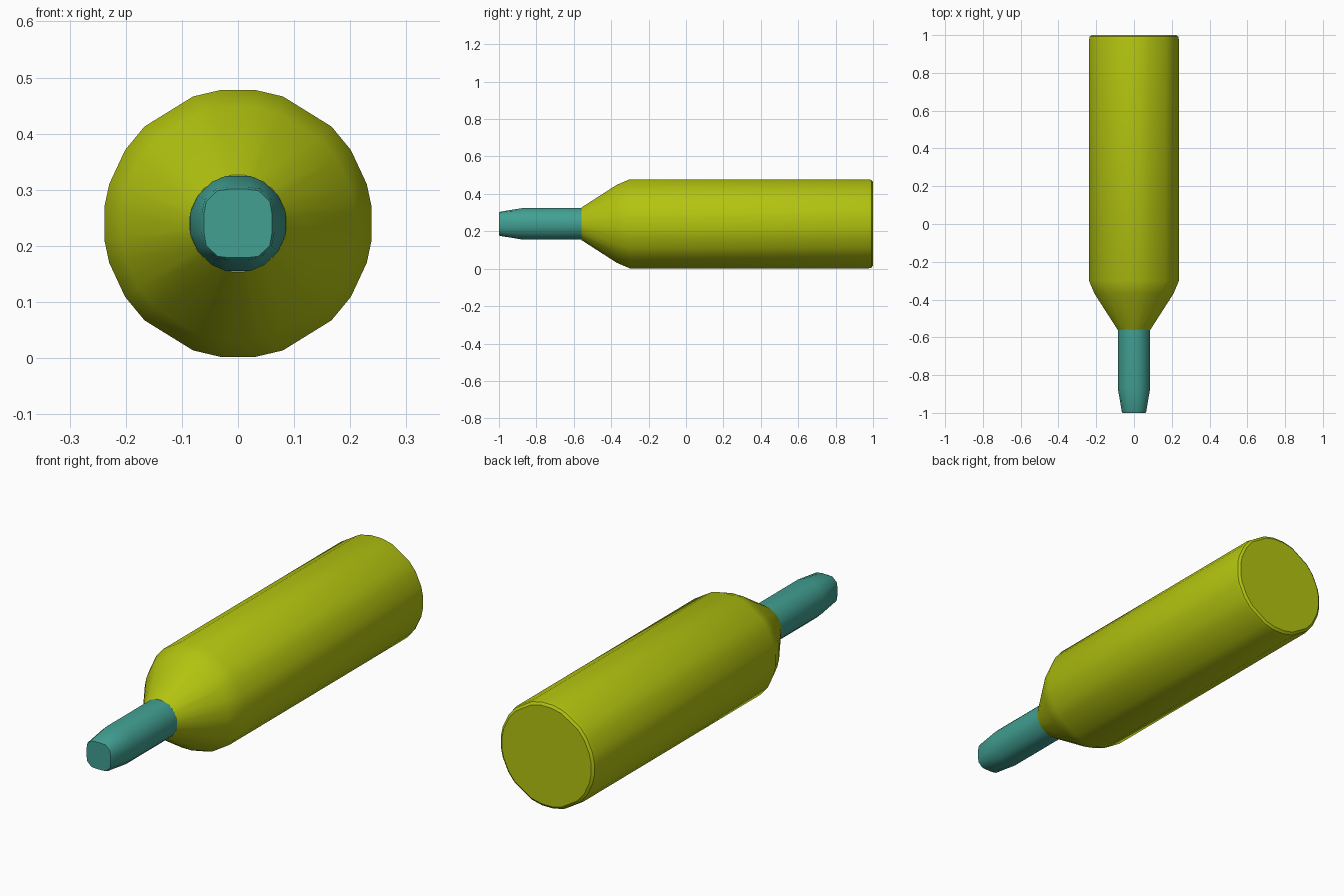
import bpy, bmesh, math

cube = bpy.data.objects.get("Cube")
if cube:
    bpy.data.objects.remove(cube, do_unlink=True)

AXIS_Z = 0.24


def make_material(name, rgb):
    mat = bpy.data.materials.new(name)
    mat.use_nodes = True
    mat.diffuse_color = (*rgb, 1)
    mat.node_tree.nodes["Principled BSDF"].inputs["Base Color"].default_value = (*rgb, 1)
    return mat


def full_circle(quarter):
    """Mirror the angles of one quarter around all four quadrants."""
    half = quarter + [180 - a for a in reversed(quarter)]
    return [math.radians(a) for a in half + [a + 180 for a in half]]


def lathe(name, profile, quarter, mat):
    """Skin rings (y, radius, flat limit) along the y axis and cap both ends."""
    bm = bmesh.new()
    angles = full_circle(quarter)
    rings = []
    for y, radius, limit in profile:
        ring = []
        for a in angles:
            x, z = (max(-limit, min(limit, radius * f(a))) for f in (math.sin, math.cos))
            ring.append(bm.verts.new((x, y, AXIS_Z + z)))
        rings.append(ring)
    n = len(angles)
    for r0, r1 in zip(rings, rings[1:]):
        for i in range(n):
            j = (i + 1) % n
            bm.faces.new((r0[i], r0[j], r1[j], r1[i]))
    bm.faces.new(rings[0])
    bm.faces.new(rings[-1])
    bmesh.ops.recalc_face_normals(bm, faces=bm.faces)
    mesh = bpy.data.meshes.new(name)
    bm.to_mesh(mesh)
    bm.free()
    mesh.materials.append(mat)
    obj = bpy.data.objects.new(name, mesh)
    bpy.context.collection.objects.link(obj)
    bpy.ops.object.select_all(action='DESELECT')
    obj.select_set(True)
    bpy.context.view_layer.objects.active = obj
    bpy.ops.object.shade_smooth_by_angle(angle=math.radians(35))
    return obj


lime = make_material("lime_green", (0.45, 0.55, 0.005))
teal = make_material("teal", (0.054, 0.35, 0.29))

# Barrel with rounded rear rim and tapered shoulder
lathe("barrel", [
    (-0.56, 0.087, 1), (-0.37, 0.21, 1), (-0.30, 0.24, 1),
    (0.975, 0.24, 1), (0.992, 0.236, 1), (1.0, 0.225, 1),
], [7, 19.5, 44, 57, 73, 83], lime)

# Narrow nose, round at the shoulder and squared at its end
lathe("nose", [
    (-1.0, 0.069, 0.061), (-0.992, 0.073, 0.065),
    (-0.87, 0.0875, 1), (-0.54, 0.0875, 1),
], [14, 32, 55, 78], teal)
